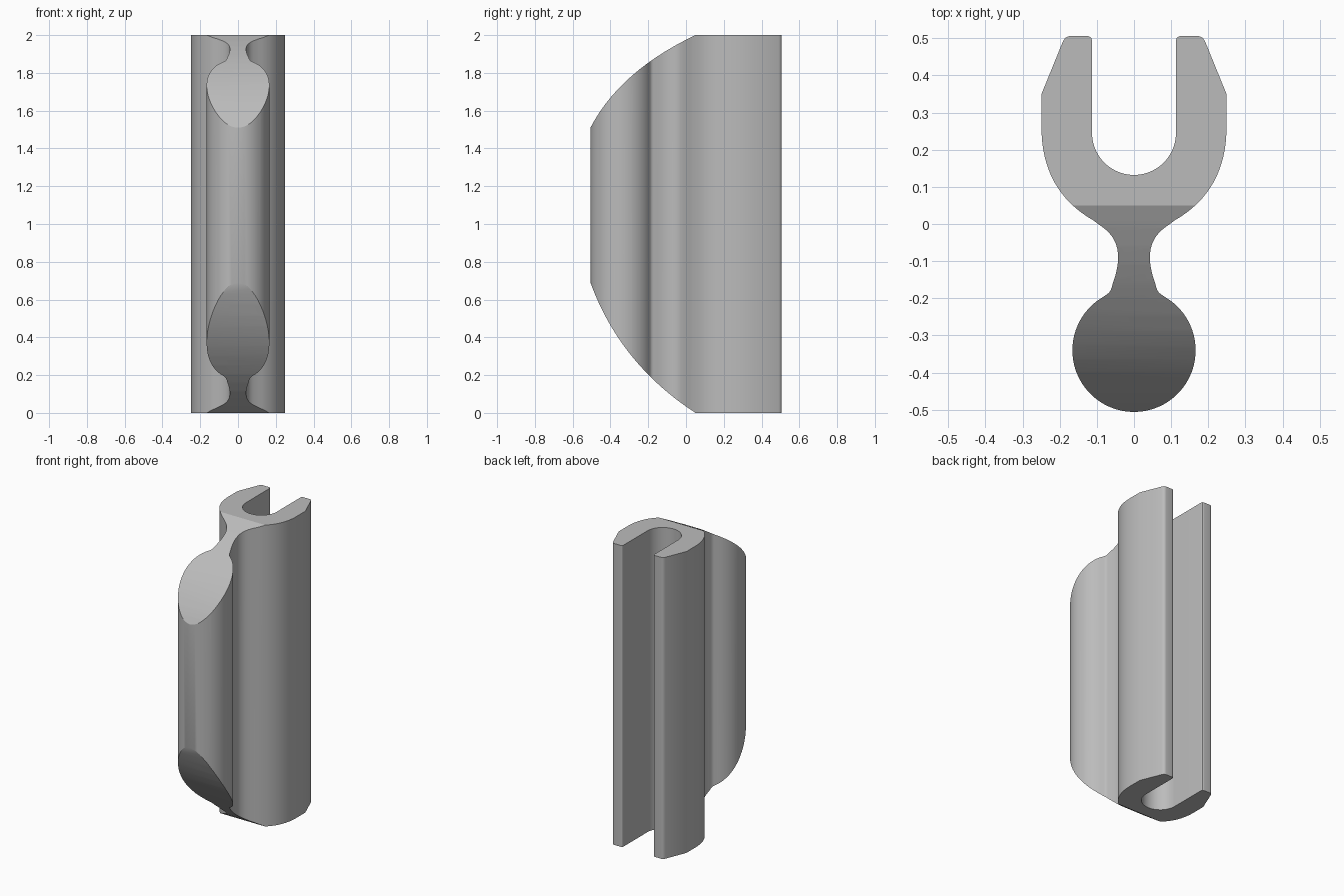
import bpy, bmesh
from math import sin, cos, radians
from mathutils import Vector

cube = bpy.data.objects.get("Cube")
if cube:
    bpy.data.objects.remove(cube)

grey = bpy.data.materials.new("plain_grey")
grey.use_nodes = True
colour = (0.5, 0.5, 0.5, 1)
grey.diffuse_color = colour
grey.node_tree.nodes["Principled BSDF"].inputs["Base Color"].default_value = colour


def prism(name, points, offset):
    """Extrude a closed outline along an offset vector."""
    bm = bmesh.new()
    face = bm.faces.new([bm.verts.new(p) for p in points])
    out = bmesh.ops.extrude_face_region(bm, geom=[face])
    moved = [v for v in out["geom"] if isinstance(v, bmesh.types.BMVert)]
    bmesh.ops.translate(bm, verts=moved, vec=offset)
    bmesh.ops.recalc_face_normals(bm, faces=bm.faces)
    mesh = bpy.data.meshes.new(name)
    bm.to_mesh(mesh)
    bm.free()
    obj = bpy.data.objects.new(name, mesh)
    bpy.context.collection.objects.link(obj)
    mesh.materials.append(grey)
    return obj


def arc(cy, r, start, end, n):
    angles = [radians(start + (end - start) * i / n) for i in range(n + 1)]
    return [(r * cos(a), cy + r * sin(a)) for a in angles]


def bend(a, c, b, n=14):
    a, b, c = Vector(a), Vector(b), Vector(c)
    return [tuple(a * (1 - t) ** 2 + c * 2 * t * (1 - t) + b * t * t)
            for t in (i / n for i in range(n + 1))]


# Half of the cross-section: round bead, waist, forked jaw, slot
half = arc(-0.34, 0.166, -90, 60, 26)
half += bend((0.074, -0.19), (0.062, -0.185), (0.057, -0.16), 4)
half += bend((0.052, -0.145), (0.024, -0.055), (0.08, -0.012), 10)
half += bend((0.11, 0.01), (0.249, 0.09), (0.249, 0.26), 16)
half += [(0.249, 0.35), (0.192, 0.49)]
half += bend((0.19, 0.494), (0.184, 0.506), (0.17, 0.506), 4)
half += bend((0.127, 0.506), (0.113, 0.506), (0.113, 0.492), 4)
half += arc(0.245, 0.113, 0, -90, 14)
half[0], half[-1] = (0, -0.506), (0, 0.132)
outline = half + [(-x, y) for x, y in reversed(half[1:-1])]
body = prism("forked_extrusion", [(x, y, 0) for x, y in outline], (0, 0, 2))

# Curved side outline that trims both ends of the bead and waist
top = bend((-0.506, 1.51), (-0.35, 1.81), (0.05, 2.0))
bottom = bend((0.05, 0), (-0.35, 0.26), (-0.506, 0.69))
side = bottom + [(-0.6, 0.69), (-0.6, 1.51)] + top + [(0.05, 2.1), (0.6, 2.1), (0.6, -0.1), (0.05, -0.1)]
cutter = prism("end_trim_cutter", [(-0.4, y, z) for y, z in side], (0.8, 0, 0))
cutter.hide_render = True

trim = body.modifiers.new("trim_ends", "BOOLEAN")
trim.operation = "INTERSECT"
trim.solver = "EXACT"
trim.object = cutter
bpy.ops.object.select_all(action="DESELECT")
body.select_set(True)
bpy.context.view_layer.objects.active = body
bpy.ops.object.modifier_apply(modifier=trim.name)
bpy.data.objects.remove(cutter)
bpy.ops.object.shade_smooth_by_angle(angle=radians(25))
